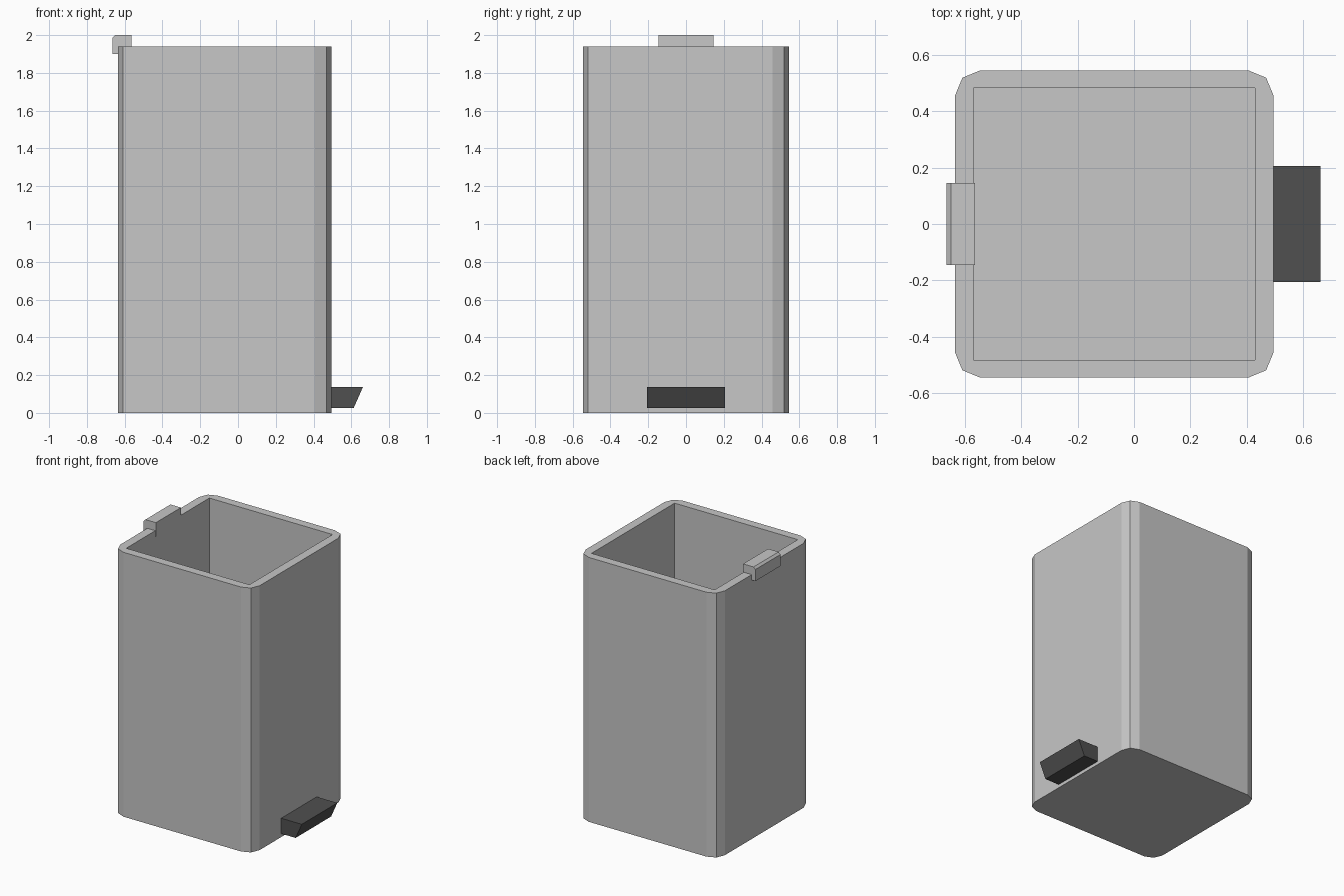
import bpy, bmesh, math

if "Cube" in bpy.data.objects:
    bpy.data.objects.remove(bpy.data.objects["Cube"])


def material(name, value):
    m = bpy.data.materials.new(name)
    m.diffuse_color = (value, value, value, 1)
    m.use_nodes = True
    m.node_tree.nodes["Principled BSDF"].inputs["Base Color"].default_value = m.diffuse_color
    return m


light_grey = material("light_grey", 0.57)
dark_grey = material("dark_grey", 0.08)


def finish(bm, name, mat):
    bmesh.ops.recalc_face_normals(bm, faces=bm.faces)
    mesh = bpy.data.meshes.new(name)
    bm.to_mesh(mesh)
    bm.free()
    mesh.materials.append(mat)
    obj = bpy.data.objects.new(name, mesh)
    bpy.context.collection.objects.link(obj)
    return obj


def extrude_y(name, profile, half_width, mat):
    """Extrude an (x, z) profile symmetrically along y."""
    bm = bmesh.new()
    face = bm.faces.new([bm.verts.new((x, -half_width, z)) for x, z in profile])
    geom = bmesh.ops.extrude_face_region(bm, geom=[face])["geom"]
    moved = [v for v in geom if isinstance(v, bmesh.types.BMVert)]
    bmesh.ops.translate(bm, verts=moved, vec=(0, 2 * half_width, 0))
    return finish(bm, name, mat)


# Bin body: open box, rounded outside corners, square inside corners
CX, HX, HY, R = -0.07, 0.565, 0.545, 0.088
IX, IY = 0.50, 0.482
HEIGHT, FLOOR = 1.94, 0.065
bm = bmesh.new()
bottom, top, rim, floor = [], [], [], []
for i, (sx, sy) in enumerate([(1, 1), (-1, 1), (-1, -1), (1, -1)]):
    inner_top = bm.verts.new((CX + sx * IX, sy * IY, HEIGHT))
    floor.append(bm.verts.new((CX + sx * IX, sy * IY, FLOOR)))
    for k in range(3):
        a = math.radians(90 * i + 45 * k)
        x = CX + sx * (HX - R) + R * math.cos(a)
        y = sy * (HY - R) + R * math.sin(a)
        bottom.append(bm.verts.new((x, y, 0)))
        top.append(bm.verts.new((x, y, HEIGHT)))
        rim.append(inner_top)
n = len(top)
for i in range(n):
    j = (i + 1) % n
    bm.faces.new((bottom[i], bottom[j], top[j], top[i]))
    ring = [top[i], top[j], rim[j]]
    if rim[i] is not rim[j]:
        ring.append(rim[i])
        bm.faces.new((rim[i], rim[j], floor[j // 3], floor[i // 3]))
    bm.faces.new(ring)
bm.faces.new(bottom)
bm.faces.new(floor)
finish(bm, "bin_body", light_grey)

# Hinge block straddling the rear rim
extrude_y("lid_hinge", [(-0.665, 1.90), (-0.565, 1.90), (-0.565, 2.0),
                        (-0.65, 2.0), (-0.665, 1.985)], 0.145, light_grey)

# Foot pedal with slanted front edge
extrude_y("foot_pedal", [(0.485, 0.025), (0.612, 0.025),
                         (0.662, 0.138), (0.485, 0.138)], 0.206, dark_grey)
